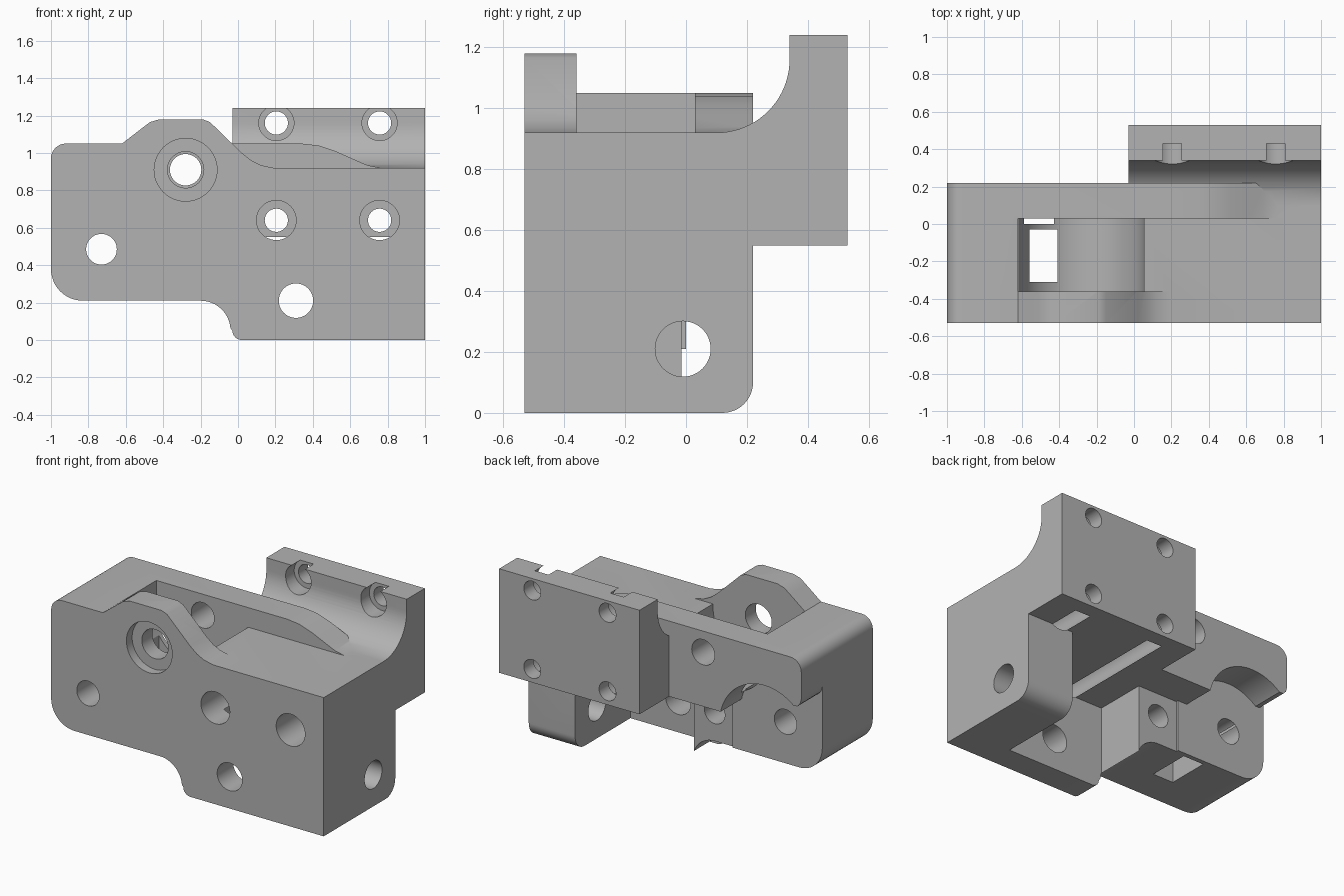
import bpy, bmesh
from math import sin, cos, radians

cube = bpy.data.objects.get("Cube")
if cube:
    bpy.data.objects.remove(cube, do_unlink=True)

grey = bpy.data.materials.new("light grey")
grey.use_nodes = True
shade = (0.45, 0.45, 0.45, 1)
grey.diffuse_color = shade
grey.node_tree.nodes["Principled BSDF"].inputs["Base Color"].default_value = shade


def arc(cx, cz, r, start, end, steps=12):
    angles = [radians(start + (end - start) * i / steps) for i in range(steps + 1)]
    return [(cx + r * cos(a), cz + r * sin(a)) for a in angles]


def prism(name, pts, lo, hi, axis="y"):
    """Extrude a profile (x,z along y, or y,z along x) between lo and hi."""
    def place(p, d):
        return (p[0], d, p[1]) if axis == "y" else (d, p[0], p[1])
    bm = bmesh.new()
    a = [bm.verts.new(place(p, lo)) for p in pts]
    b = [bm.verts.new(place(p, hi)) for p in pts]
    bm.faces.new(a)
    bm.faces.new(b)
    for i in range(len(pts)):
        j = (i + 1) % len(pts)
        bm.faces.new((a[i], a[j], b[j], b[i]))
    bmesh.ops.recalc_face_normals(bm, faces=bm.faces)
    mesh = bpy.data.meshes.new(name)
    bm.to_mesh(mesh)
    bm.free()
    mesh.materials.append(grey)
    obj = bpy.data.objects.new(name, mesh)
    bpy.context.collection.objects.link(obj)
    return obj


def box(name, x, y, z):
    return prism(name, [(x[0], z[0]), (x[1], z[0]), (x[1], z[1]), (x[0], z[1])], *y)


def rod(name, u, z, r, lo, hi, axis="y", steps=48):
    return prism(name, arc(u, z, r, 0, 360, steps)[:-1], lo, hi, axis)


def combine(tool, operation="DIFFERENCE"):
    mod = body.modifiers.new(tool.name, "BOOLEAN")
    mod.operation = operation
    mod.solver = "EXACT"
    mod.object = tool
    bpy.context.view_layer.objects.active = body
    bpy.ops.object.modifier_apply(modifier=mod.name)
    bpy.data.objects.remove(tool, do_unlink=True)


# Main housing outline
outline = (arc(-0.92, 0.97, 0.08, 180, 90, 8)
           + [(0.34, 1.05), (0.43, 1.04), (0.52, 1.01), (0.61, 0.97), (0.69, 0.935),
              (0.76, 0.92), (1, 0.92), (1, 0)]
           + arc(0.02, 0.05, 0.05, 270, 180, 6)
           + arc(-0.2, 0.05, 0.16, 5, 90)
           + arc(-0.83, 0.38, 0.17, 270, 180))
body = prism("housing", outline, -0.53, 0.22)

# Lowered deck, and open space under the rear plate
combine(box("deck_cut", (-0.62, 1.1), (-0.7, 0.03), (0.92, 1.5)))
combine(box("rear_cut", (-1.1, 1.1), (0, 0.4), (-0.1, 0.55)))
combine(rod("idler_recess", -0.73, 0.48, 0.33, 0, 0.4))
combine(prism("tip_rounding", [(-1.1, 0.6), (-0.9, 0.6), (-0.94, 0.735), (-0.97, 0.735),
                               (-0.99, 0.755), (-1, 0.79), (-1.1, 0.79)], 0, 0.4))

# Front ear around the shaft bearing
ear = [(-0.7, 0.8), (-0.7, 1.05), (-0.62, 1.05), (-0.51, 1.135), (-0.47, 1.165), (-0.42, 1.18),
       (-0.19, 1.18), (-0.15, 1.165), (0.02, 1.0), (0.07, 0.96), (0.12, 0.935),
       (0.19, 0.92), (0.19, 0.8)]
combine(prism("front_ear", ear, -0.53, -0.36), "UNION")

# Right pillar and rear mounting block with a concave saddle
pillar = [(-0.3, 0.6), (-0.3, 0)] + arc(0.12, 0.1, 0.1, 270, 360) + [(0.22, 0.6)]
combine(prism("right_pillar", pillar, 0.66, 1, "x"), "UNION")
saddle = ([(0.05, 0.55), (0.05, 0.92)] + arc(0.1, 1.16, 0.24, 270, 360, 20)
          + [(0.34, 1.24), (0.53, 1.24), (0.53, 0.55)])
combine(prism("mounting_block", saddle, -0.03, 1, "x"), "UNION")

# Gear chamber, lower bay and outlet
combine(rod("gear_chamber", -0.28, 0.91, 0.335, -0.36, 0.03, steps=64))
combine(box("lower_bay", (-0.05, 0.66), (-0.36, 0.6), (-0.1, 0.55)))
combine(box("rear_step", (-0.34, -0.04), (-0.015, 0.02), (0, 0.55)))
combine(box("outlet", (-0.56, -0.41), (-0.31, -0.03), (0.1, 0.85)))

# Shaft bearing seat and bores
combine(rod("bearing_seat", -0.28, 0.91, 0.168, -0.6, -0.47))
combine(rod("bearing_bore", -0.28, 0.91, 0.097, -0.6, -0.3))
combine(rod("rear_shaft_bore", -0.28, 0.91, 0.084, 0, 0.4))

# Plain screw holes
combine(rod("idler_hole", -0.73, 0.485, 0.082, -0.6, 0.1))
combine(rod("lower_hole", 0.31, 0.21, 0.092, -0.6, -0.3))
combine(rod("blind_hole", -0.2, 0.4, 0.075, -0.25, 0.1))
combine(rod("side_hole", -0.01, 0.21, 0.091, 0.6, 1.1, "x"))

# Counterbored mounting screws
for x in (0.205, 0.757):
    for z, r, start in ((0.64, 0.106, -0.6), (1.16, 0.094, 0.0)):
        combine(rod("screw_counterbore", x, z, r, start, 0.43))
        combine(rod("screw_hole", x, z, 0.062, 0.4, 0.6))

bpy.ops.object.select_all(action="DESELECT")
body.select_set(True)
bpy.context.view_layer.objects.active = body
bpy.ops.object.shade_smooth_by_angle(angle=radians(30))
